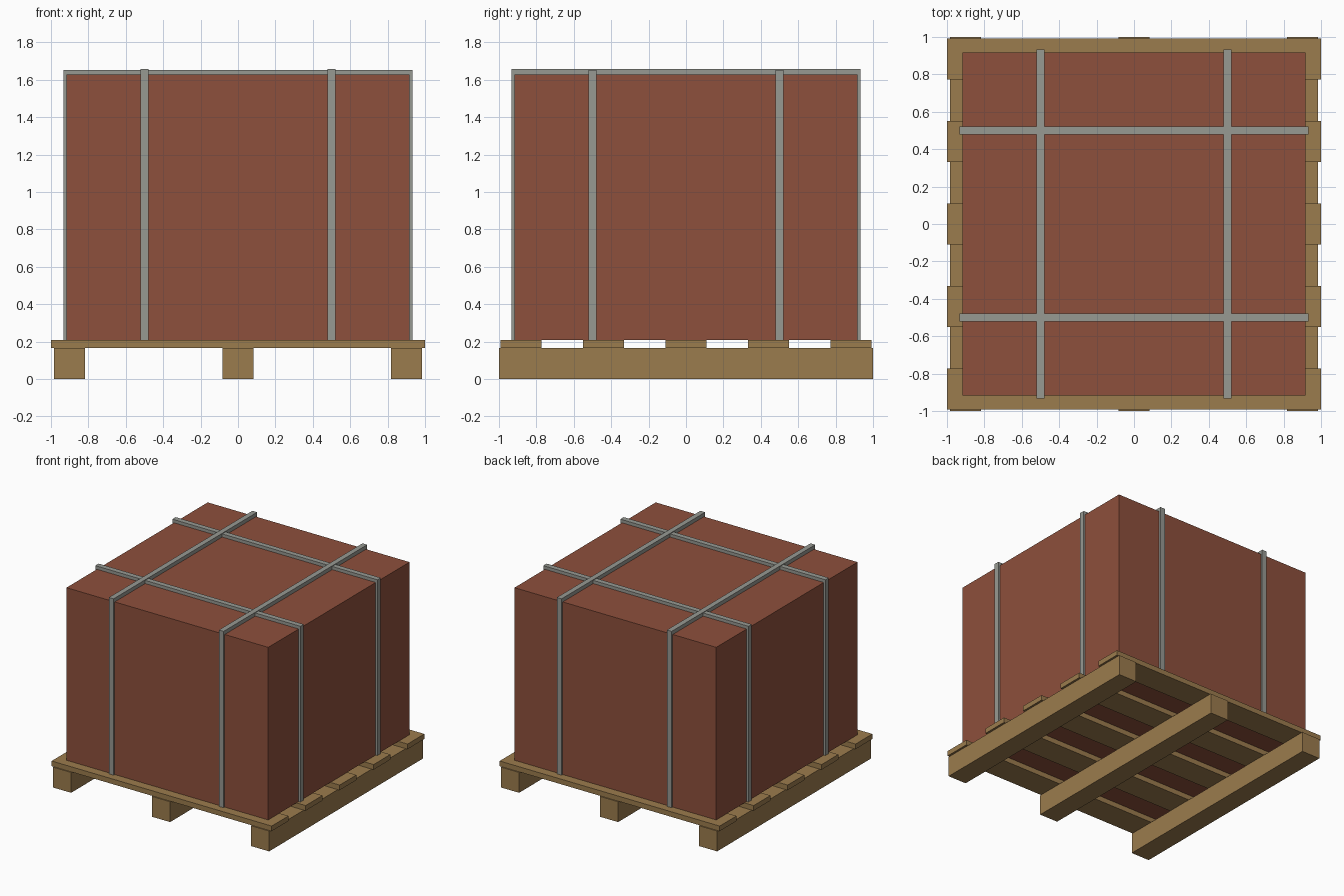
import bpy
import bmesh
from mathutils import Matrix

if "Cube" in bpy.data.objects:
    bpy.data.objects.remove(bpy.data.objects["Cube"])


def material(name, color):
    m = bpy.data.materials.new(name)
    m.diffuse_color = (*color, 1)
    m.use_nodes = True
    m.node_tree.nodes["Principled BSDF"].inputs["Base Color"].default_value = m.diffuse_color
    return m


wood = material("wood", (0.33, 0.20, 0.075))
red = material("red_brown", (0.27, 0.08, 0.045))
steel = material("strap_grey", (0.31, 0.32, 0.29))


def finish(name, bm, mat):
    bmesh.ops.recalc_face_normals(bm, faces=bm.faces)
    mesh = bpy.data.meshes.new(name)
    bm.to_mesh(mesh)
    bm.free()
    mesh.materials.append(mat)
    obj = bpy.data.objects.new(name, mesh)
    bpy.context.collection.objects.link(obj)
    return obj


def box(name, lo, hi, mat):
    size = [b - a for a, b in zip(lo, hi)]
    mid = [(a + b) / 2 for a, b in zip(lo, hi)]
    bm = bmesh.new()
    bmesh.ops.create_cube(bm, size=1, matrix=Matrix.Translation(mid) @ Matrix.Diagonal((*size, 1)))
    return finish(name, bm, mat)


DECK_LOW, DECK = 0.167, 0.209
HALF, TOP = 0.917, 1.627

# Pallet runners, front to back
for i, x in enumerate((-0.9, 0, 0.9)):
    box(f"pallet_runner_{i + 1}", (x - 0.083, -1, 0), (x + 0.083, 1, DECK_LOW), wood)

# Pallet deck slats, left to right
for i in range(5):
    y = (i - 2) * 0.441
    box(f"pallet_slat_{i + 1}", (-1, y - 0.109, DECK_LOW), (1, y + 0.109, DECK), wood)

# Cargo block
box("cargo_block", (-HALF, -HALF, DECK), (HALF, HALF, TOP), red)


# Strap: an upside-down U profile extruded across its width
def strap(name, offset, along_y, top):
    out, w = 0.932, 0.0215
    profile = [(-out, DECK), (-out, top), (out, top), (out, DECK),
               (HALF, DECK), (HALF, TOP), (-HALF, TOP), (-HALF, DECK)]
    bm = bmesh.new()
    verts = [bm.verts.new((offset - w, u, z) if along_y else (u, offset - w, z)) for u, z in profile]
    face = bm.faces.new(verts)
    ext = bmesh.ops.extrude_face_region(bm, geom=[face])
    moved = [g for g in ext["geom"] if isinstance(g, bmesh.types.BMVert)]
    bmesh.ops.translate(bm, verts=moved, vec=(2 * w, 0, 0) if along_y else (0, 2 * w, 0))
    return finish(name, bm, steel)


for side, pos in (("a", -0.5), ("b", 0.5)):
    strap(f"lengthwise_strap_{side}", pos, True, 1.658)
    strap(f"crosswise_strap_{side}", pos, False, 1.653)
